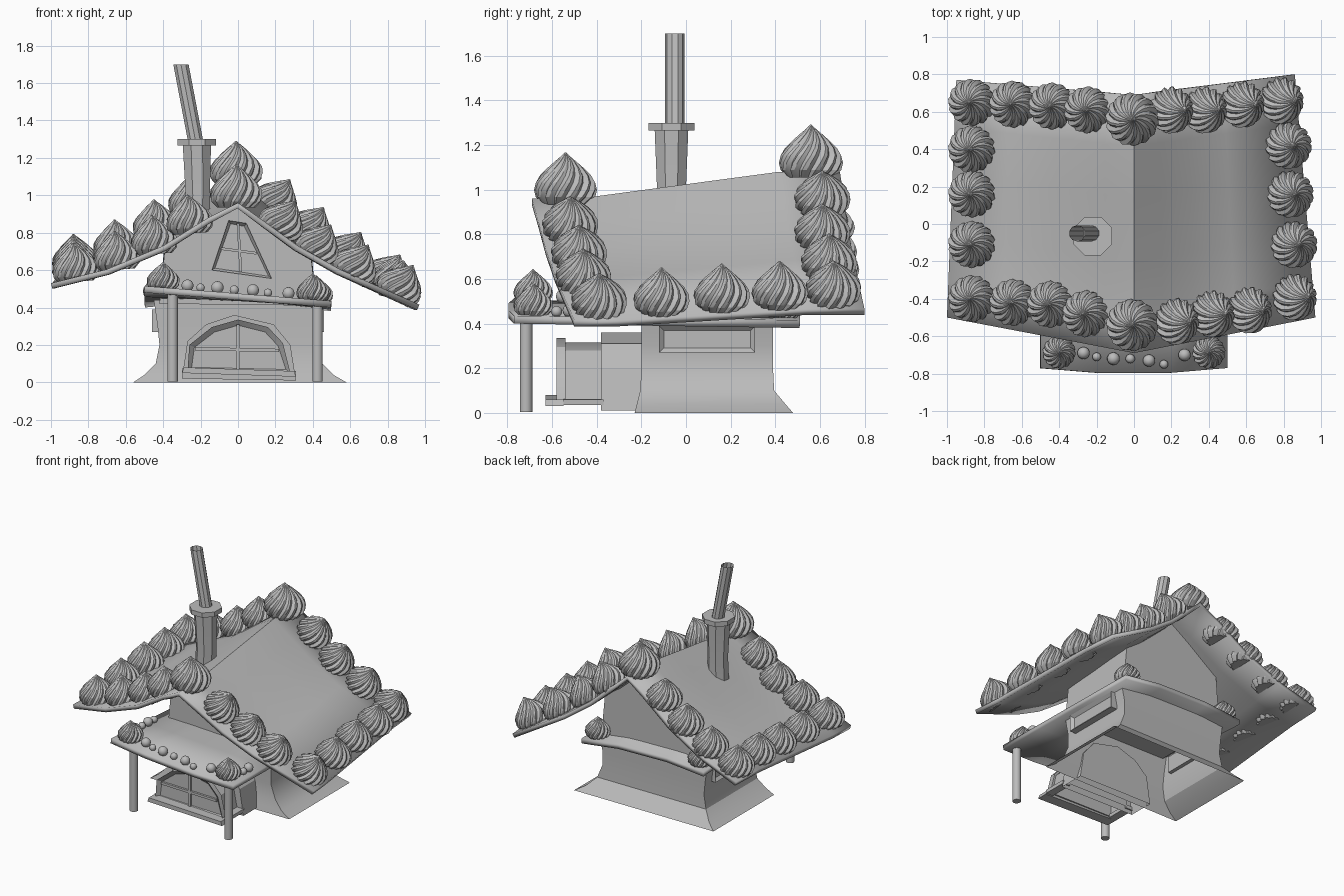
import bpy, bmesh, math
from mathutils import Vector, Matrix

if "Cube" in bpy.data.objects:
    bpy.data.objects.remove(bpy.data.objects["Cube"])

GREY = (0.5, 0.5, 0.5, 1)
mat = bpy.data.materials.new("plain grey")
mat.use_nodes = True
mat.diffuse_color = GREY
mat.node_tree.nodes["Principled BSDF"].inputs["Base Color"].default_value = GREY


def finish(name, bm, angle=30):
    """Turn a bmesh into a named, shaded object."""
    me = bpy.data.meshes.new(name)
    bm.to_mesh(me)
    bm.free()
    me.materials.append(mat)
    ob = bpy.data.objects.new(name, me)
    bpy.context.collection.objects.link(ob)
    bpy.ops.object.select_all(action='DESELECT')
    ob.select_set(True)
    bpy.context.view_layer.objects.active = ob
    bpy.ops.object.shade_smooth_by_angle(angle=math.radians(angle))
    return ob


def loft_bm(rings, open_side=0):
    """Skin a capped shape over rings; open_side -1 / 1 removes its bottom / top."""
    bm = bmesh.new()
    vs = [[bm.verts.new(p) for p in r] for r in rings]
    n = len(vs[0])
    for a, b in zip(vs, vs[1:]):
        for i in range(n):
            bm.faces.new((a[i], a[(i + 1) % n], b[(i + 1) % n], b[i]))
    bm.faces.new(vs[0])
    bm.faces.new(vs[-1])
    bmesh.ops.recalc_face_normals(bm, faces=bm.faces)
    if open_side:
        gone = [f for f in bm.faces if f.normal.z * open_side > .9]
        bmesh.ops.delete(bm, geom=gone, context='FACES')
    return bm


def loft(name, rings, angle=30, open_side=0):
    return finish(name, loft_bm(rings, open_side), angle)


def prism(name, pts, y0, y1, open_side=0):
    return loft(name, [[(x, y, z) for x, z in pts] for y in (y0, y1)], 30, open_side)


def panel(name, pts, y0, y1, rim, depth):
    """Prism facing -y whose front is inset and sunk inside a rim."""
    bm = loft_bm([[(x, y, z) for x, z in pts] for y in (y0, y1)])
    front = min(bm.faces, key=lambda f: f.calc_center_median().y)
    bmesh.ops.inset_region(bm, faces=[front], thickness=rim, depth=-depth)
    return finish(name, bm)


def bar(name, p, q, w, y0, y1):
    p, q = Vector(p), Vector(q)
    d = (q - p).normalized()
    s = Vector((-d.y, d.x)) * w / 2
    return prism(name, [p - s, q - s, q + s, p + s], y0, y1)


def sheet(name, fn, us, vs, thick):
    """Surface grid thickened downward."""
    bm = bmesh.new()
    g = [[bm.verts.new(fn(u, v)) for u in us] for v in vs]
    for a, b in zip(g, g[1:]):
        for i in range(len(us) - 1):
            bm.faces.new((a[i], a[i + 1], b[i + 1], b[i]))
    ob = finish(name, bm)
    m = ob.modifiers.new("thickness", 'SOLIDIFY')
    m.thickness, m.offset = thick, -1
    return ob


def tube(name, centres, radii, sides, angle=30, open_side=0):
    return loft(name, [[Vector(c) + Vector((r * math.cos(t), r * math.sin(t), 0))
                        for t in [math.tau * (i + .5) / sides for i in range(sides)]]
                       for c, r in zip(centres, radii)], angle, open_side)


def lerp(a, b, t):
    return a + (b - a) * t


# Roof: bent cross-section, ridge rising to the back, edges skewed
PROFILE = [(-1, .53), (-.7, .605), (-.4, .73), (-.16, .88), (0, .96),
           (.16, .85), (.33, .73), (.56, .605), (1, .415)]


def roof_height(u, v):
    for (a, za), (b, zb) in zip(PROFILE, PROFILE[1:]):
        if u <= b:
            break
    z = lerp(za, zb, (u - a) / (b - a))
    t = min(max((v - .15) / .65, 0), 1)
    return z + t * (.05 + .07 * (1 - abs(u)))


def roof_ends(u):
    return -.69 + .19 * abs(u), .69 + (.08 if u < 0 else .11) * abs(u)


def roof_half(x, v):
    return lerp(1, .95, v) if x < 0 else lerp(.97, .86, v)


def roof_point(u, v):
    return u * roof_half(u, v), lerp(*roof_ends(u), v), roof_height(u, v)


def roof_z(x, y):
    y0, y1 = roof_ends(x)
    v = (y - y0) / (y1 - y0)
    return roof_height(x / roof_half(x, v), v)


sheet("roof", roof_point, [p[0] for p in PROFILE], [0, .15, .35, .6, .8, 1], .03)

# Lower walls flaring at the ground, open underneath
WALLS = [(0, -.56, .58, -.23, .48), (.04, -.5, .51, -.22, .445), (.1, -.44, .45, -.205, .395),
         (.2, -.42, .41, -.2, .39), (.3, -.43, .41, -.2, .39), (.44, -.45, .44, -.2, .39)]
loft("lower_walls", [[(a, c, z), (b, c, z), (b, d, z), (a, d, z)]
                     for z, a, b, c, d in WALLS], 30, -1)

# Upper gable storey tucked under the roof
gable = [-.39, -.16, 0, .15, .31, .39]
loft("gable_walls", [[(-.42, y, .42)] + [(x, y, roof_z(x, y) - .028) for x in gable]
                     + [(.42, y, .41)] for y in (-.22, -.05, .1, .25, .39)])


# Ledge running under the gable and out over the porch
def ledge_point(u, v):
    y = lerp(-.77 - .03 * (1 - u * u), .51, v)
    tilt = lerp(.04, .01, v)
    return u * .5, y, lerp(.475, .425, v) - tilt * u + .04 * v * (1 - u * u)


def ledge_z(x, y):
    return ledge_point(x / .5, (y + .78) / 1.29)[2]


sheet("porch_ledge", ledge_point, [-1, -.4, .4, 1], [0, .3, .6, 1], .035)

# Porch posts
for side, x in (("right", -.35), ("left", .425)):
    tube(side + "_post", [(x, -.717, .005), (x, -.717, ledge_z(x, -.717) - .02)], [.029] * 2, 12, 50)

# Bay window, open underneath
prism("bay_surround", [(-.3, .02), (-.27, .22), (-.17, .31), (-.02, .36),
                       (.19, .31), (.28, .2), (.31, .01)], -.38, -.19, -1)
prism("bay_body", [(-.25, .06), (-.25, .19), (-.13, .28), (0, .315),
                   (.15, .28), (.23, .2), (.26, .05)], -.55, -.37, -1)
panel("bay_frame", [(-.27, .06), (-.26, .2), (-.14, .295), (0, .335),
                    (.16, .295), (.24, .21), (.28, .05)], -.58, -.54, .03, .025)
prism("bay_sill", [(-.3, .05), (-.29, .08), (.3, .06), (.31, .03)], -.63, -.55)
bar("right_sill_edge", (-.3, .062), (-.24, .062), .025, -.55, -.37)
bar("left_sill_edge", (.25, .05), (.31, .048), .025, -.55, -.37)
bar("bay_upright", (0, .07), (0, .31), .018, -.57, -.55)
bar("bay_crossbar", (-.23, .18), (.22, .17), .018, -.57, -.55)

# Gable window
panel("gable_window", [(-.14, .6), (.18, .555), (.045, .85), (-.05, .865)], -.25, -.21, .02, .02)
bar("gable_window_upright", (.015, .59), (0, .85), .014, -.245, -.225)
bar("gable_window_crossbar", (-.09, .715), (.1, .69), .014, -.245, -.225)

# Side windows
for side, turn in (("left", 1), ("right", -1)):
    a, b = sorted((-.12 * turn, .31 * turn))
    w = panel(side + "_window", [(a, .27), (b, .27), (b, .39), (a, .39)], -.46, -.4, .03, .02)
    w.rotation_euler.z = turn * math.pi / 2

# Chimney and leaning hollow pipe
tube("chimney_stack", [(-.22, -.065, .78), (-.215, -.065, 1), (-.22, -.065, 1.28)],
     [.075, .07, .082], 8)
tube("chimney_cap", [(-.22, -.065, 1.265), (-.22, -.065, 1.3)], [.112] * 2, 8)
tube("chimney_pipe", [(-.225, -.05, 1.28), (-.305, -.05, 1.7)], [.043] * 2, 10, 30, 1)

# Whipped dollop: twisted fluted onion shape
ONION = [(.095, 0), (.124, .03), (.131, .06), (.126, .09), (.106, .12),
         (.076, .15), (.045, .178), (.018, .2), (.003, .215)]
FLUTES = [1.0, .97, .86]


def onion_ring(k, r, z):
    n = 14 * len(FLUTES)
    return [(r * FLUTES[i % 3] * math.cos(t), r * FLUTES[i % 3] * math.sin(t), z)
            for i in range(n) for t in [math.tau * i / n + k * .15]]


dollop = loft("roof_dollop", [onion_ring(k, r, z) for k, (r, z) in enumerate(ONION)], 25)


def place(ob, name, loc, scale=1, tilt=0, spin=0):
    o = ob.copy()
    o.name = name
    o.matrix_world = (Matrix.Translation(loc) @ Matrix.Rotation(tilt, 4, 'Y')
                      @ Matrix.Rotation(spin, 4, 'Z') @ Matrix.Scale(scale, 4))
    bpy.context.collection.objects.link(o)


# Dollops around the roof edge: x, y
FRONT = [(-.87, -.4), (-.65, -.42), (-.45, -.43), (-.26, -.48),
         (.24, -.52), (.43, -.48), (.63, -.46), (.87, -.39)]
BACK = [(-.87, .65), (-.65, .64), (-.44, .63), (-.25, .61),
        (.21, .61), (.39, .61), (.59, .64), (.8, .66)]
EAVES = [(-.87, .4), (-.87, .16), (-.87, -.11), (.83, .42), (.84, .16), (.86, -.11)]
for row, lean in ((FRONT, .55), (BACK, .55), (EAVES, .2)):
    for i, (x, y) in enumerate(row):
        tilt = lean if x > 0 else -.08
        base_x = x - .08 * math.sin(tilt)
        place(dollop, "roof_dollop", (base_x, y, roof_z(base_x, y) - .025), .97, tilt, i * 1.3)
for y, s in ((-.54, 1.08), (.56, 1.1)):
    place(dollop, "ridge_dollop", (-.01, y, roof_z(0, y) - .025), s)

# Smaller dollops at the ledge corners; the first mesh serves as one of them
corners = [(-.4, -.685), (.4, -.685), (.42, .43), (-.42, .43)]
for x, y in corners[1:]:
    place(dollop, "ledge_dollop", (x, y, ledge_z(x, y) - .005), .68, 0, x * 4)
dollop.name = "ledge_dollop"
dollop.scale = (.68,) * 3
dollop.location = (*corners[0], ledge_z(*corners[0]) - .005)

# Bead trim on the porch ledge: x, y, radius
BEADS = [(-.27, -.69, .033), (-.2, -.71, .023), (-.11, -.72, .034), (-.02, -.72, .025),
         (.08, -.73, .033), (.16, -.75, .023), (.27, -.7, .033), (.45, -.58, .025),
         (.45, -.52, .033), (-.45, -.55, .033), (-.45, -.48, .025), (-.45, -.41, .033), (-.45, -.34, .025)]
for x, y, r in BEADS:
    bm = bmesh.new()
    bmesh.ops.create_uvsphere(bm, u_segments=14, v_segments=8, radius=r)
    finish("porch_bead", bm, 60).location = (x, y, ledge_z(x, y) + r * .7)
